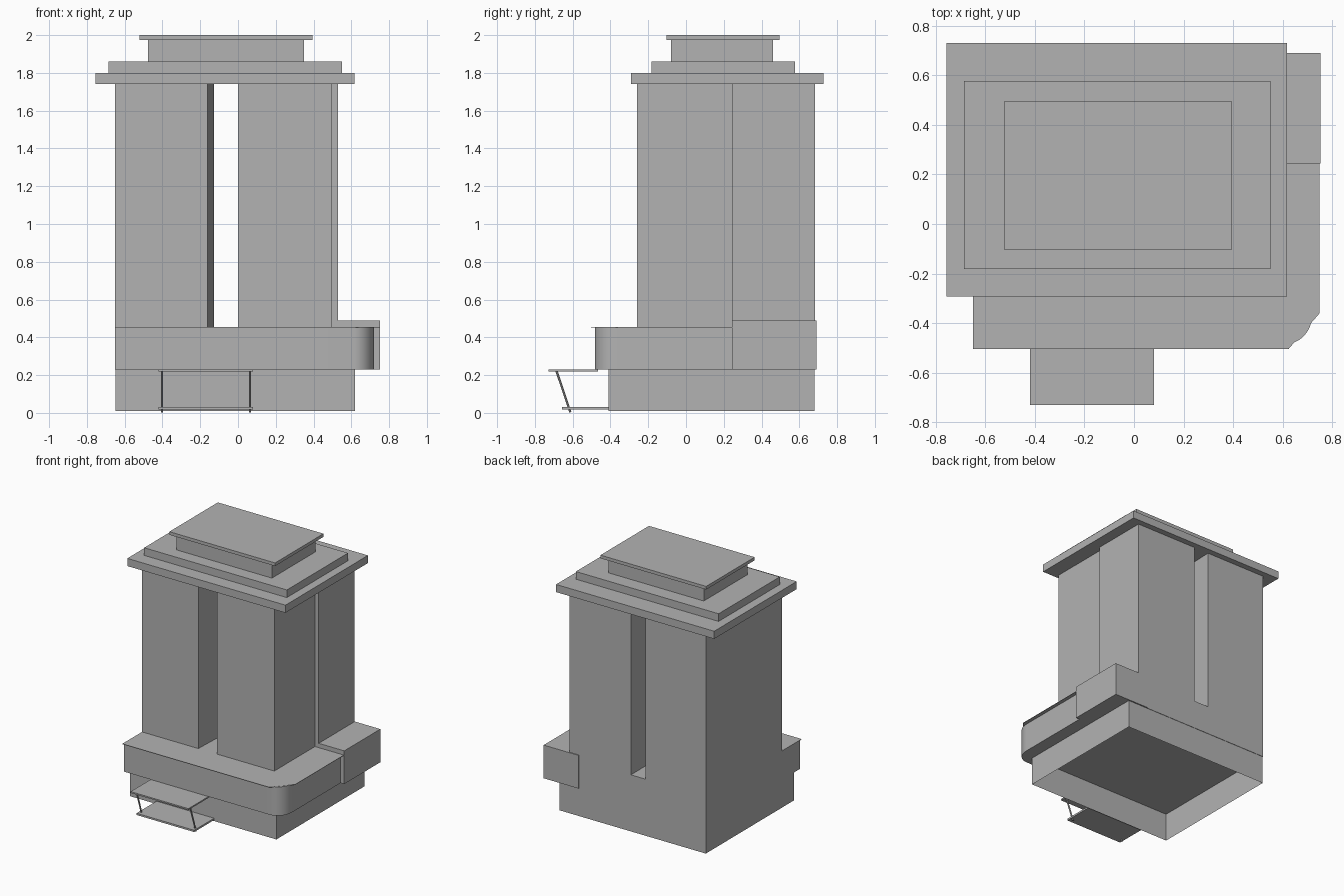
import bpy, bmesh, math
from mathutils import Vector

cube = bpy.data.objects.get("Cube")
if cube:
    bpy.data.objects.remove(cube, do_unlink=True)

grey = bpy.data.materials.new("plain_grey")
grey.use_nodes = True
colour = (0.45, 0.45, 0.45, 1)
grey.diffuse_color = colour
grey.node_tree.nodes["Principled BSDF"].inputs["Base Color"].default_value = colour


def finish(name, bm):
    mesh = bpy.data.meshes.new(name)
    bm.to_mesh(mesh)
    bm.free()
    mesh.materials.append(grey)
    obj = bpy.data.objects.new(name, mesh)
    bpy.context.collection.objects.link(obj)
    return obj


def prism(name, outline, z0, z1, open_bottom=False):
    """Extrude a counter-clockwise plan outline from z0 up to z1."""
    bm = bmesh.new()
    low = [bm.verts.new((x, y, z0)) for x, y in outline]
    high = [bm.verts.new((x, y, z1)) for x, y in outline]
    for i in range(len(outline)):
        j = (i + 1) % len(outline)
        bm.faces.new((low[i], low[j], high[j], high[i]))
    bm.faces.new(high)
    if not open_bottom:
        bm.faces.new(low[::-1])
    return finish(name, bm)


def box(name, x0, x1, y0, y1, z0, z1, **options):
    return prism(name, [(x0, y0), (x1, y0), (x1, y1), (x0, y1)], z0, z1, **options)


def strut(name, start, end, radius):
    start, end = Vector(start), Vector(end)
    bm = bmesh.new()
    bmesh.ops.create_cone(bm, cap_ends=True, segments=8, radius1=radius,
                          radius2=radius, depth=(end - start).length)
    obj = finish(name, bm)
    obj.location = (start + end) / 2
    obj.rotation_euler = (end - start).to_track_quat('Z', 'Y').to_euler()


# Hollow plinth, open underneath
box("plinth", -0.648, 0.62, -0.41, 0.68, 0.01, 0.23, open_bottom=True)

# Podium with one rounded front corner
left, right, front, back = -0.65, 0.72, -0.483, 0.683
rx, ry, steps = 0.105, 0.125, 10
corner = [(right - rx + rx * math.sin(a), front + ry - ry * math.cos(a))
          for a in (math.pi / 2 * i / steps for i in range(steps + 1))]
podium = prism("podium", [(left, front)] + corner + [(right, back), (left, back)], 0.23, 0.455)
bpy.context.view_layer.objects.active = podium
podium.select_set(True)
bpy.ops.object.shade_smooth_by_angle(angle=math.radians(30))
podium.select_set(False)

# Thin overhanging terrace deck with a cut corner
prism("terrace_deck", [(left, -0.504), (0.623, -0.504), (0.748, -0.36),
                       (0.748, 0.25), (left, 0.25)], 0.453, 0.456)

# Raised side annex
box("side_annex", 0.45, 0.751, 0.243, 0.69, 0.23, 0.49)

# Twin towers with a slot between them
prism("left_hand_tower", [(-0.65, -0.26), (-0.162, -0.26), (-0.127, 0.683), (-0.65, 0.683)],
      0.455, 1.74)
prism("right_hand_tower", [(0, -0.26), (0.497, -0.26), (0.497, 0.243), (0.53, 0.243),
                           (0.53, 0.683), (0, 0.683)], 0.455, 1.74)

# Stepped roof
box("roof_slab", -0.755, 0.616, -0.292, 0.729, 1.74, 1.80)
box("roof_step", -0.686, 0.551, -0.182, 0.576, 1.80, 1.86)
box("roof_block", -0.477, 0.35, -0.08, 0.461, 1.86, 1.975)
box("roof_cap", -0.522, 0.394, -0.104, 0.496, 1.975, 2.0)

# Entrance porch: canopy, step and slanted posts
box("porch_canopy", -0.42, 0.08, -0.729, -0.465, 0.218, 0.229)
box("porch_step", -0.42, 0.08, -0.657, -0.41, 0.018, 0.032)
for side, x in (("right", -0.402), ("left", 0.064)):
    strut("porch_post_" + side, (x, -0.685, 0.22), (x, -0.612, 0.003), 0.006)
